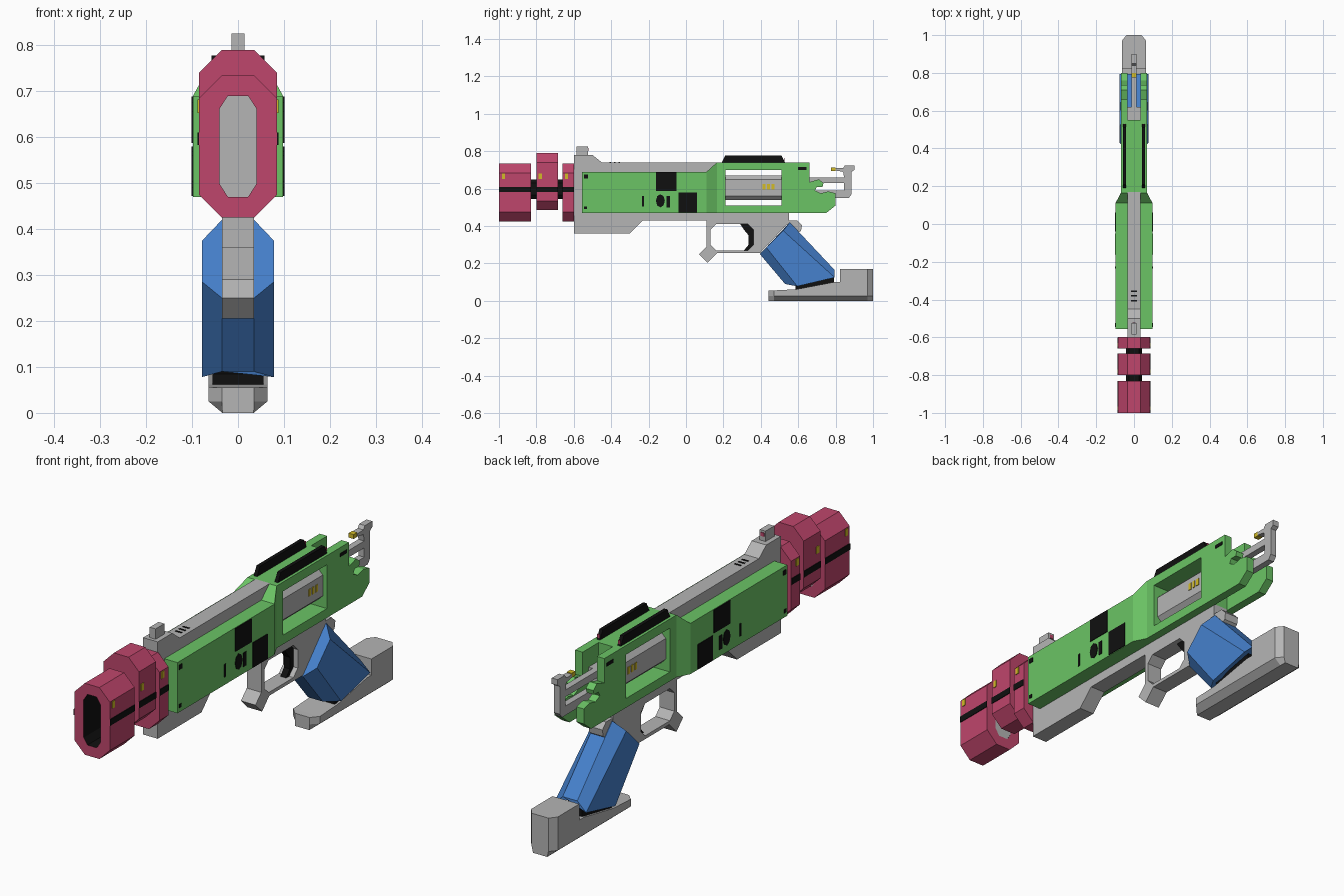
import bpy, bmesh, math
from mathutils import Vector

if "Cube" in bpy.data.objects:
    bpy.data.objects.remove(bpy.data.objects["Cube"])


def material(name, rgb):
    m = bpy.data.materials.new(name)
    m.diffuse_color = (*rgb, 1)
    m.use_nodes = True
    m.node_tree.nodes["Principled BSDF"].inputs["Base Color"].default_value = m.diffuse_color
    return m


GREEN = material("green", (0.147, 0.55, 0.13))
RED = material("crimson", (0.52, 0.061, 0.15))
GRAY = material("gray", (0.46, 0.46, 0.46))
BLUE = material("blue", (0.061, 0.22, 0.61))
BLACK = material("black", (0.005, 0.005, 0.005))
YELLOW = material("yellow", (0.65, 0.5, 0.02))


def finish(name, bm, mat, mirror=False):
    bmesh.ops.recalc_face_normals(bm, faces=bm.faces[:])
    me = bpy.data.meshes.new(name)
    bm.to_mesh(me)
    bm.free()
    me.materials.append(mat)
    ob = bpy.data.objects.new(name, me)
    bpy.context.collection.objects.link(ob)
    if mirror:
        ob.modifiers.new("Mirror", "MIRROR").use_clip = False
    return ob


def prism(name, pts, a, b, mat, axis="x", hole=None, mirror=False):
    """Extrude a profile from a to b. Profile is (y,z) for axis x, (x,z) for axis y."""
    bm = bmesh.new()
    edges = []
    for loop in [pts] + ([hole] if hole else []):
        vs = [bm.verts.new((a, p, q) if axis == "x" else (p, a, q)) for p, q in loop]
        edges += [bm.edges.new((vs[i], vs[i - 1])) for i in range(len(vs))]
        if not hole:
            bm.faces.new(vs)
    if hole:
        bmesh.ops.triangle_fill(bm, edges=edges, use_beauty=True)
    ret = bmesh.ops.extrude_face_region(bm, geom=bm.faces[:])
    move = Vector((b - a, 0, 0)) if axis == "x" else Vector((0, b - a, 0))
    bmesh.ops.translate(bm, vec=move, verts=[v for v in ret["geom"] if isinstance(v, bmesh.types.BMVert)])
    return finish(name, bm, mat, mirror)


def loft(name, rings, mat, mirror=False):
    """Skin a list of equal-length rings of points and cap both ends."""
    bm = bmesh.new()
    rs = [[bm.verts.new(p) for p in r] for r in rings]
    n = len(rs[0])
    for r0, r1 in zip(rs, rs[1:]):
        for i in range(n):
            j = (i + 1) % n
            bm.faces.new((r0[i], r0[j], r1[j], r1[i]))
    bm.faces.new(rs[0])
    bm.faces.new(rs[-1])
    return finish(name, bm, mat, mirror)


def rect(p0, p1, q0, q1):
    return [(p0, q0), (p1, q0), (p1, q1), (p0, q1)]


def octagon(hw, z0, z1, cx, cz):
    return [(-hw + cx, z0), (hw - cx, z0), (hw, z0 + cz), (hw, z1 - cz),
            (hw - cx, z1), (-hw + cx, z1), (-hw, z1 - cz), (-hw, z0 + cz)]


# Gray frame with trigger guard opening
prism("frame", [(-.6, .36), (-.3, .36), (-.23, .43), (.11, .43), (.11, .29), (.07, .25), (.115, .205),
                (.165, .255), (.395, .255), (.55, .42), (.55, .475), (.17, .475), (.17, .74),
                (-.45, .74), (-.5, .78), (-.6, .78)], -.035, .035, GRAY,
      hole=[(.13, .30), (.16, .27), (.33, .27), (.36, .30), (.36, .38), (.33, .41), (.16, .41), (.13, .38)])
prism("front_sight", rect(-.585, -.525, .77, .825), -.014, .014, GRAY)
prism("front_sight_dot", rect(-.008, .008, .80, .816), -.525, -.522, RED, "y")
prism("trigger", [(.29, .41), (.36, .41), (.36, .27), (.31, .27), (.335, .30), (.335, .35), (.31, .38)],
      -.014, .014, BLACK)

# Green side shells: wide front part, taper, rear part
prism("front_shell", rect(-.555, .11, .47, .69), .034, .098, GREEN, mirror=True)
loft("shell_taper", [[(x, y, z) for x, z in rect(.034, w, .47, t)]
                     for y, w, t in ((.11, .098, .69), (.165, .07, .74))], GREEN, mirror=True)
window = rect(.21, .51, .51, .70)
prism("rear_shell", [(.165, .47), (.75, .47), (.80, .51), (.80, .575), (.76, .585), (.72, .575), (.69, .59),
                     (.70, .61), (.73, .61), (.735, .63), (.71, .65), (.66, .635), (.66, .74), (.165, .74)],
      .034, .07, GREEN, hole=window, mirror=True)
prism("receiver_core", rect(.17, .55, .472, .74), -.034, .034, GREEN, hole=window)

# Bolt seen through the window
prism("bolt", octagon(.05, .54, .67, .02, .02), .20, .52, GRAY, "y")
for i in range(3):
    y = .41 + i * .024
    prism("bolt_mark", rect(y, y + .014, .595, .625), .05, .053, YELLOW, mirror=True)

# Top rails
prism("top_rail", [(.19, .738), (.21, .778), (.51, .778), (.53, .738)], .042, .058, BLACK, mirror=True)
prism("rail_dot", rect(.045, .055, .748, .764), .526, .53, RED, "y", mirror=True)

# Rear sight frame and beavertail
prism("rear_sight_frame", [(.60, .55), (.87, .55), (.885, .57), (.885, .69), (.90, .70), (.90, .725),
                           (.85, .725), (.84, .71), (.80, .71), (.80, .697), (.84, .69), (.845, .66),
                           (.60, .66), (.60, .63), (.845, .63), (.845, .59), (.60, .59)],
      -.014, .014, GRAY)
prism("rear_sight_tip", rect(.775, .80, .695, .714), -.012, .012, YELLOW)
prism("rear_crossbar", rect(.55, .62, .56, .66), -.035, .035, GRAY)
prism("beavertail", [(.54, .43), (.595, .43), (.62, .405), (.615, .375), (.595, .36), (.54, .40)],
      -.033, .033, GRAY)

# Muzzle blocks: the front one has a bore with black walls
bore = octagon(.04, .47, .69, .018, .028)
block = prism("muzzle_front", octagon(.085, .425, .735, .05, .05), -1, -.83, RED, "y", hole=bore)
block.data.materials.append(BLACK)
for f in block.data.polygons:
    co = [block.data.vertices[v].co for v in f.vertices]
    if all(abs(c.x) < .041 and .465 < c.z < .695 for c in co) and abs(f.normal.y) < .5:
        f.material_index = 1
prism("bore_floor", octagon(.045, .465, .695, .018, .028), -.85, -.832, GRAY, "y")
prism("muzzle_middle", octagon(.085, .485, .79, .05, .05), -.80, -.685, RED, "y")
prism("muzzle_rear", octagon(.085, .425, .735, .05, .05), -.66, -.598, RED, "y")
prism("muzzle_core", octagon(.042, .545, .65, .015, .02), -.84, -.62, BLACK, "y")
for y0, y1 in ((-1, -.83), (-.80, -.685), (-.66, -.60)):
    prism("muzzle_stripe", rect(y0, y1, .583, .61), .085, .088, BLACK, mirror=True)
    ym = max(y0 + .012, y1 - .155)
    prism("muzzle_mark", rect(ym, ym + .018, .652, .682), .085, .088, YELLOW, mirror=True)

# Plain dark panels on the shell sides
oval = [(-.137 + .024 * math.cos(a * math.pi / 4), .535 + .035 * math.sin(a * math.pi / 4)) for a in range(8)]
patches = [rect(-.16, -.05, .587, .688), rect(-.04, .06, .472, .58), oval,
           rect(-.235, -.225, .505, .56), rect(-.105, -.085, .50, .56),
           rect(-.545, -.525, .655, .675), rect(-.545, -.53, .49, .505)]
for p in patches:
    prism("shell_panel", p, .098, .101, BLACK, mirror=True)
prism("shell_slot", rect(.60, .645, .70, .715), .07, .072, BLACK, mirror=True)
for y in (-.41, -.385, -.36):
    prism("top_vent", rect(-.015, .015, .74, .742), y, y + .008, BLACK, "y")

# Blue grip: eight-sided section lofted from frame to base
top = [(.395, .25), (.43, .285), (.52, .375), (.555, .42)]
bottom = [(.53, .09), (.595, .078), (.795, .125), (.795, .165)]
widths = [.035, .078, .078, .035]


def grip_ring(line):
    side = [(w, y, z) for w, (y, z) in zip(widths, line)]
    return side + [(-x, y, z) for x, y, z in reversed(side)]


loft("grip", [grip_ring(top), grip_ring(bottom)], BLUE)
prism("grip_pad", [(.585, .055), (.79, .09), (.79, .13), (.585, .085)], -.055, .055, BLACK)

# Gray base foot with chamfered underside and ends
base = []
for y, w, t in ((.44, .035, .055), (.47, .064, .056), (.59, .064, .062), (.79, .064, .10),
                (.822, .064, .10), (.823, .064, .17), (.97, .064, .17), (1.0, .04, .17)):
    half = [(.034, y, 0), (w, y, .025), (w, y, t)]
    base.append(half + [(-x, yy, z) for x, yy, z in reversed(half)])
loft("base_foot", base, GRAY)
